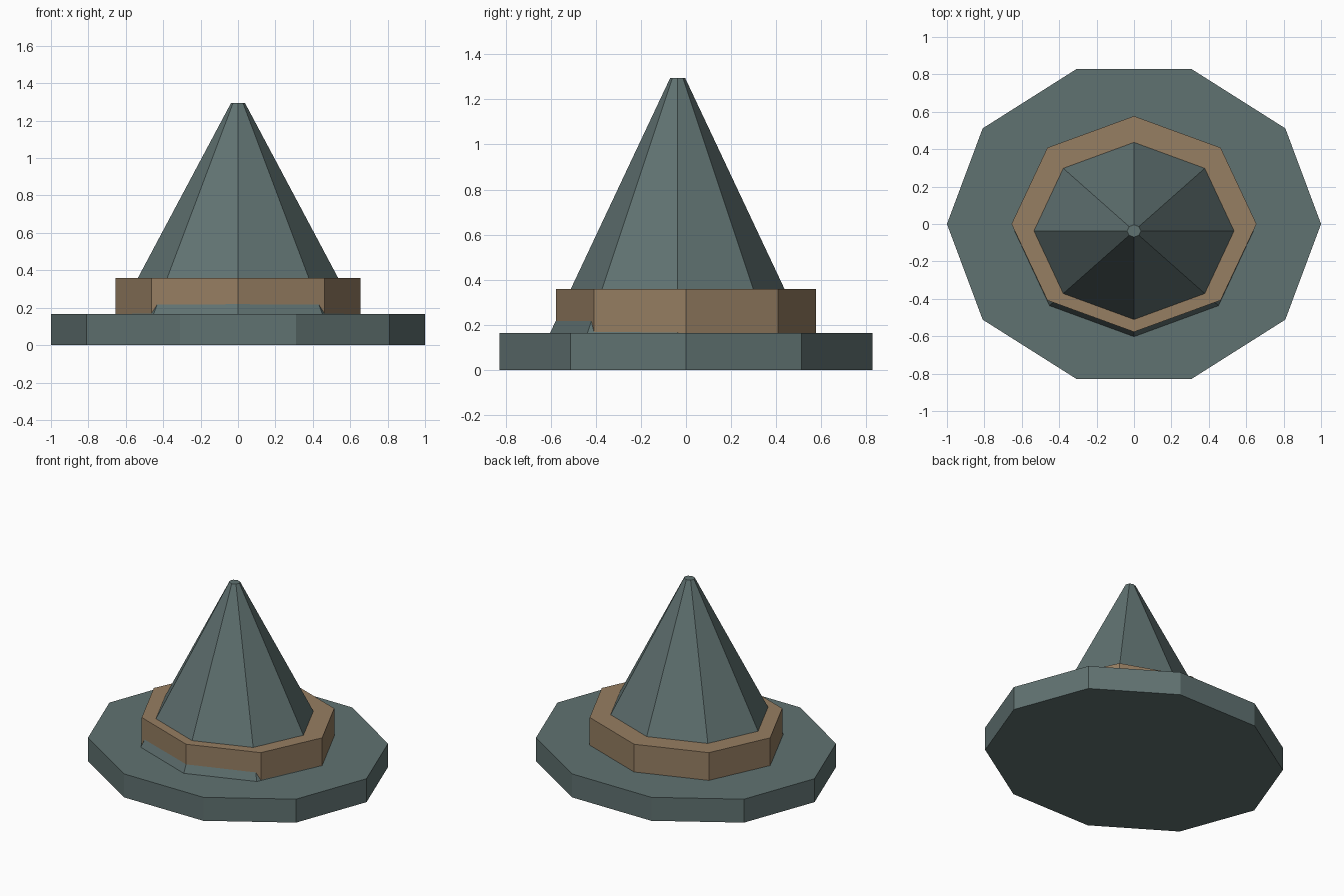
import bpy
import bmesh
from math import cos, sin, tau

if "Cube" in bpy.data.objects:
    bpy.data.objects.remove(bpy.data.objects["Cube"], do_unlink=True)


def make_material(name, rgb):
    mat = bpy.data.materials.new(name)
    mat.use_nodes = True
    mat.diffuse_color = (*rgb, 1)
    mat.node_tree.nodes["Principled BSDF"].inputs["Base Color"].default_value = (*rgb, 1)
    return mat


def make_frustum(name, sides, rings, mat, y=0.0):
    """Closed faceted solid through elliptical rings of (radius x, radius y, z)."""
    bm = bmesh.new()
    loops = [[bm.verts.new((rx * cos(tau * i / sides), y + ry * sin(tau * i / sides), z))
              for i in range(sides)] for rx, ry, z in rings]
    for low, high in zip(loops, loops[1:]):
        for i in range(sides):
            j = (i + 1) % sides
            bm.faces.new((low[i], low[j], high[j], high[i]))
    bm.faces.new(loops[0][::-1])
    bm.faces.new(loops[-1])
    mesh = bpy.data.meshes.new(name)
    bm.to_mesh(mesh)
    bm.free()
    mesh.materials.append(mat)
    obj = bpy.data.objects.new(name, mesh)
    bpy.context.collection.objects.link(obj)
    return obj


felt = make_material("grey_teal_felt", (0.117, 0.168, 0.165))
leather = make_material("brown_leather", (0.305, 0.209, 0.122))

# Wide ten-sided brim
make_frustum("brim", 10, [(1, 0.87, 0), (1, 0.87, 0.165)], felt)

# Eight-sided band around the foot of the crown
make_frustum("band", 8, [(0.655, 0.577, 0.16), (0.655, 0.577, 0.36)], leather)

# Pointed crown, set slightly forward so its foot pokes through the band
make_frustum("crown", 8, [(0.644, 0.57, 0.155), (0.037, 0.033, 1.295)], felt, y=-0.037)
